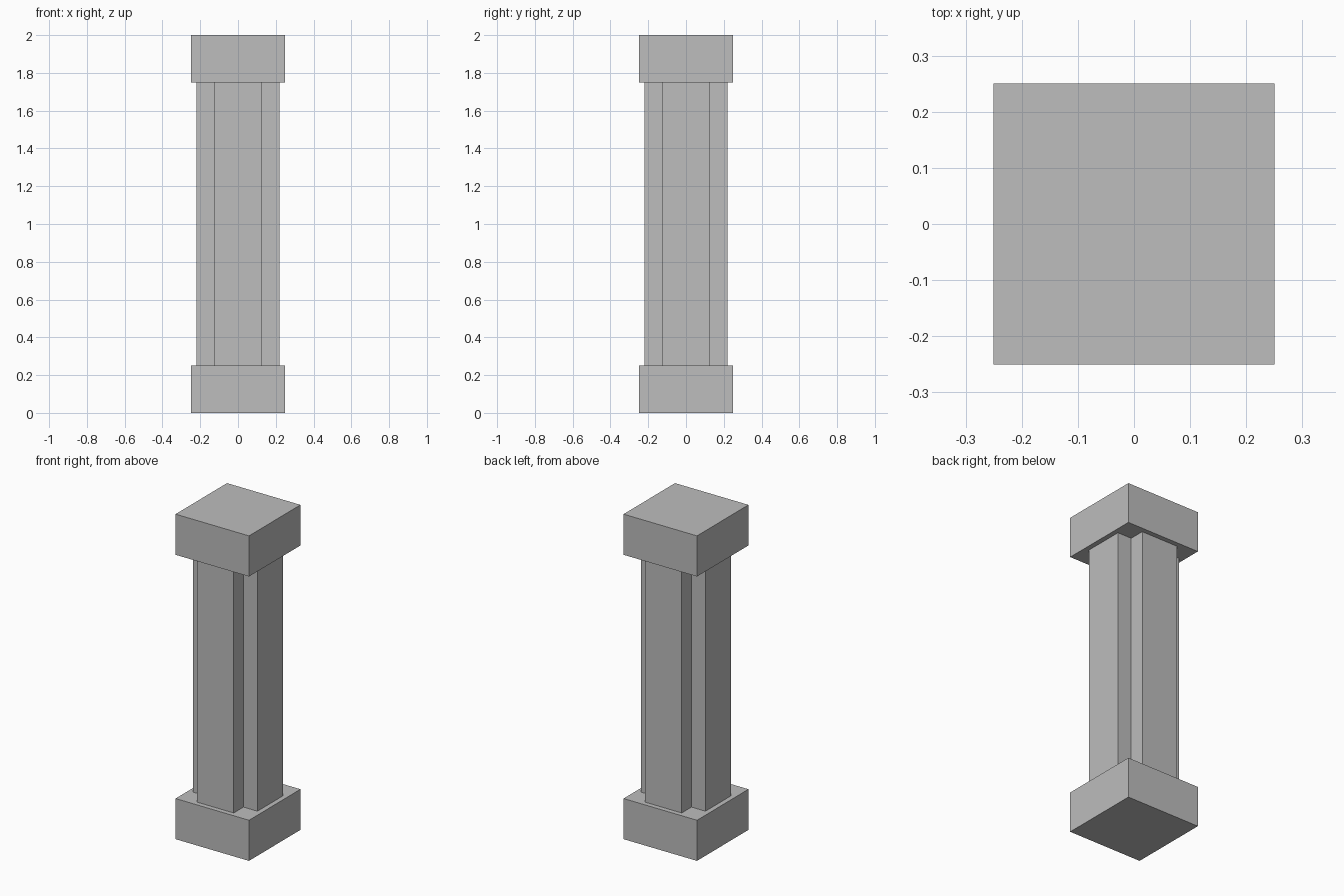
import bpy
import bmesh

cube = bpy.data.objects.get("Cube")
if cube:
    bpy.data.objects.remove(cube, do_unlink=True)

stone = bpy.data.materials.new("grey stone")
stone.use_nodes = True
colour = (0.51, 0.51, 0.51, 1)
stone.diffuse_color = colour
stone.node_tree.nodes["Principled BSDF"].inputs["Base Color"].default_value = colour


def prism(name, outline, bottom, top):
    """Extrude a flat outline upward into a closed solid."""
    bm = bmesh.new()
    base = bm.faces.new([bm.verts.new((x, y, bottom)) for x, y in outline])
    result = bmesh.ops.extrude_face_region(bm, geom=[base], use_keep_orig=True)
    for v in result["geom"]:
        if isinstance(v, bmesh.types.BMVert):
            v.co.z = top
    bmesh.ops.recalc_face_normals(bm, faces=bm.faces)
    mesh = bpy.data.meshes.new(name)
    bm.to_mesh(mesh)
    bm.free()
    mesh.materials.append(stone)
    obj = bpy.data.objects.new(name, mesh)
    bpy.context.collection.objects.link(obj)
    return obj


def four_turns(points):
    """Repeat a corner's points around the centre in quarter turns."""
    outline = []
    for _ in range(4):
        outline += points
        points = [(-y, x) for x, y in points]
    return outline


HALF_BLOCK = 0.25    # half width of base and capital
HALF_SHAFT = 0.22    # reach of each shaft arm
HALF_ARM = 0.125     # half width of each shaft arm
BLOCK_HEIGHT = 0.25
HEIGHT = 2.0

square = four_turns([(HALF_BLOCK, HALF_BLOCK)])
cross = four_turns([(HALF_SHAFT, HALF_ARM), (HALF_ARM, HALF_ARM), (HALF_ARM, HALF_SHAFT)])

# Square base, cross-shaped shaft and square capital
prism("base", square, 0, BLOCK_HEIGHT)
prism("shaft", cross, BLOCK_HEIGHT, HEIGHT - BLOCK_HEIGHT)
prism("capital", square, HEIGHT - BLOCK_HEIGHT, HEIGHT)
